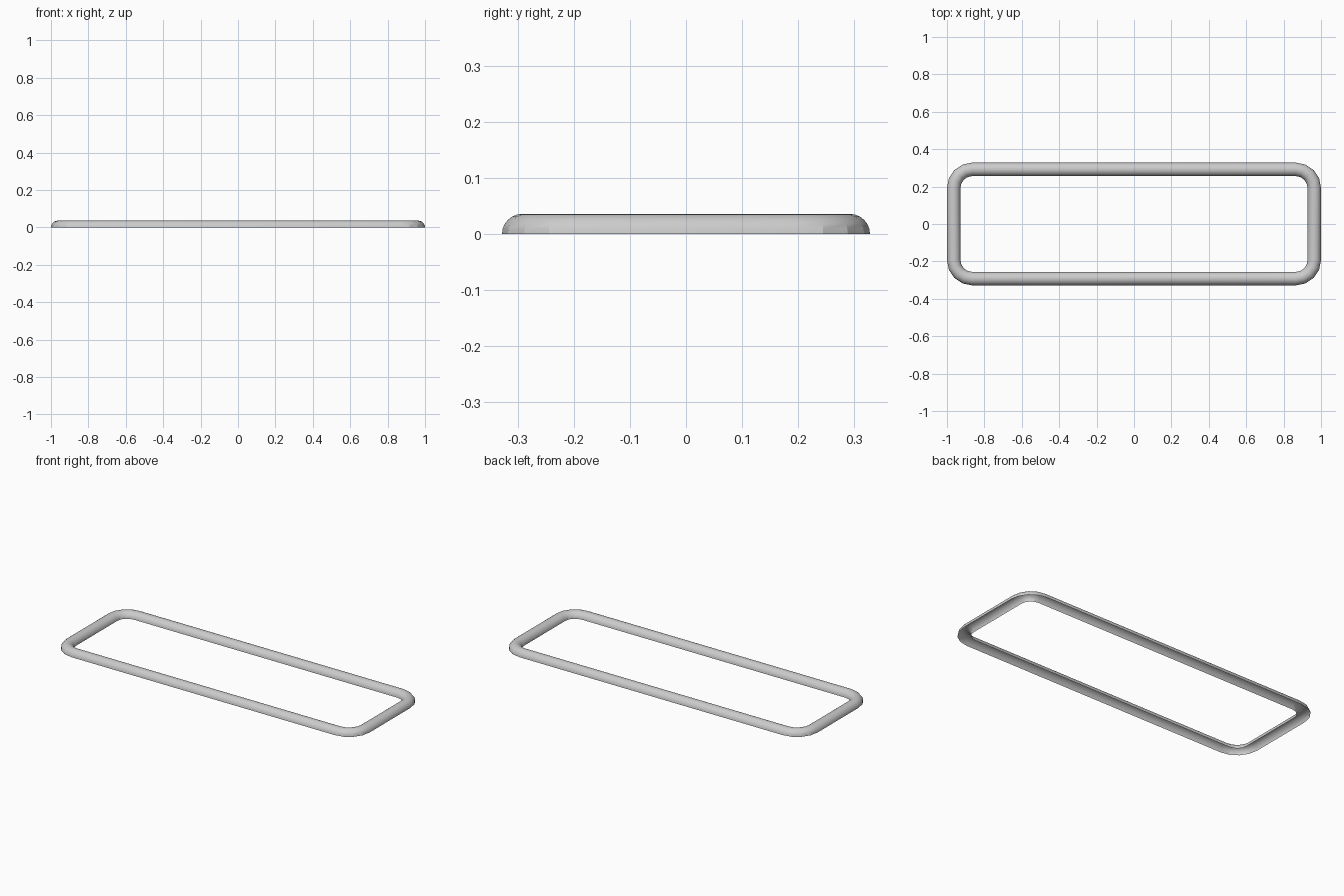
import bpy, bmesh
from math import sin, cos, pi, radians

if "Cube" in bpy.data.objects:
    bpy.data.objects.remove(bpy.data.objects["Cube"])

HX, HY = 1.0, 0.328      # outer half sizes
CORNER = 0.135           # outer corner radius
R = 0.036                # half-round moulding radius
CSEG, PSEG = 4, 12       # corner steps, profile steps

bm = bmesh.new()
rings = []
# half-round open-bottomed profile swept round a rounded rectangle
for q, (sx, sy) in enumerate([(1, 1), (-1, 1), (-1, -1), (1, -1)]):
    cx, cy = sx * (HX - CORNER), sy * (HY - CORNER)
    for i in range(CSEG + 1):
        a = q * pi / 2 + i / CSEG * pi / 2
        ring = []
        for j in range(PSEG + 1):
            t = pi * j / PSEG
            d = CORNER - R + R * cos(t)
            ring.append(bm.verts.new((cx + d * cos(a), cy + d * sin(a), R * sin(t))))
        rings.append(ring)

for k, a in enumerate(rings):
    b = rings[(k + 1) % len(rings)]
    for j in range(PSEG):
        bm.faces.new((a[j], b[j], b[j + 1], a[j + 1]))

mesh = bpy.data.meshes.new("frame_moulding")
bm.to_mesh(mesh)
bm.free()
frame = bpy.data.objects.new("frame_moulding", mesh)
bpy.context.collection.objects.link(frame)
bpy.context.view_layer.objects.active = frame
frame.select_set(True)
bpy.ops.object.shade_smooth_by_angle(angle=radians(20))
